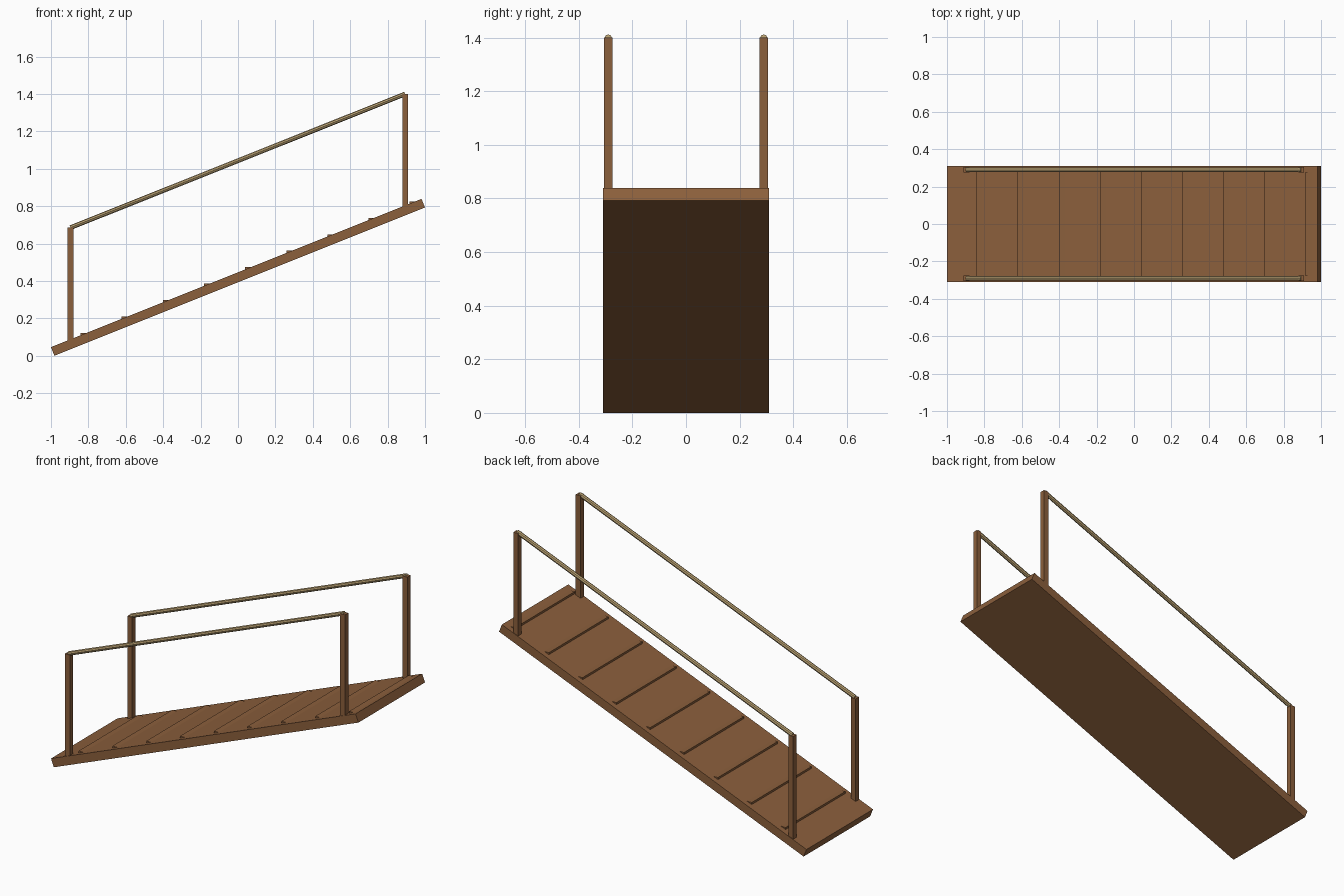
import bpy, bmesh, math
from mathutils import Matrix, Vector

if "Cube" in bpy.data.objects:
    bpy.data.objects.remove(bpy.data.objects["Cube"])


def material(name, rgb):
    m = bpy.data.materials.new(name)
    m.diffuse_color = (*rgb, 1)
    m.use_nodes = True
    m.node_tree.nodes["Principled BSDF"].inputs["Base Color"].default_value = m.diffuse_color
    return m


wood = material("brown wood", (0.26, 0.115, 0.045))
rope = material("tan rail", (0.46, 0.335, 0.158))


def add_object(name, bm, mat):
    bmesh.ops.recalc_face_normals(bm, faces=bm.faces)
    mesh = bpy.data.meshes.new(name)
    bm.to_mesh(mesh)
    bm.free()
    mesh.materials.append(mat)
    ob = bpy.data.objects.new(name, mesh)
    bpy.context.collection.objects.link(ob)
    return ob


def box(name, centre, size, mat, tilt=0.0):
    bm = bmesh.new()
    bmesh.ops.create_cube(bm, size=1, matrix=Matrix.Translation(centre)
                          @ Matrix.Rotation(-tilt, 4, 'Y')
                          @ Matrix.Diagonal((*size, 1)))
    return add_object(name, bm, mat)


def rod(name, a, b, radius, mat, sides=8):
    a, b = Vector(a), Vector(b)
    turn = (b - a).to_track_quat('Z', 'Y').to_matrix().to_4x4()
    bm = bmesh.new()
    bmesh.ops.create_cone(bm, cap_ends=True, segments=sides, radius1=radius,
                          radius2=radius, depth=(b - a).length,
                          matrix=Matrix.Translation((a + b) / 2) @ turn)
    return add_object(name, bm, mat)


SLOPE = math.atan(0.4)
THICK = 0.05
LENGTH = (2 - THICK * math.sin(SLOPE)) / math.cos(SLOPE)
MID = (LENGTH * math.sin(SLOPE) + THICK * math.cos(SLOPE)) / 2


def deck_top(x):
    return MID + THICK / 2 / math.cos(SLOPE) + 0.4 * x


# sloping plank
box("plank", (0, 0, MID), (LENGTH, 0.618, THICK), wood, SLOPE)

# level foot cleats poking out of the plank
for i in range(9):
    x = -0.842 + 0.22 * i
    top = deck_top(x) + 0.012
    box(f"cleat_{i + 1}", (x + 0.015, 0, top - 0.01), (0.03, 0.556, 0.02), wood)

# posts and handrails on both sides
for side, y in (("front", -0.29), ("back", 0.29)):
    ends = []
    for end, x, top in (("low", -0.896, 0.685), ("high", 0.894, 1.40)):
        foot = deck_top(x) - 0.025
        box(f"{side}_{end}_post", (x, y, (foot + top) / 2),
            (0.031, 0.031, top - foot), wood)
        ends.append((x, y, top))
    rod(f"{side}_handrail", *ends, 0.0125, rope)
